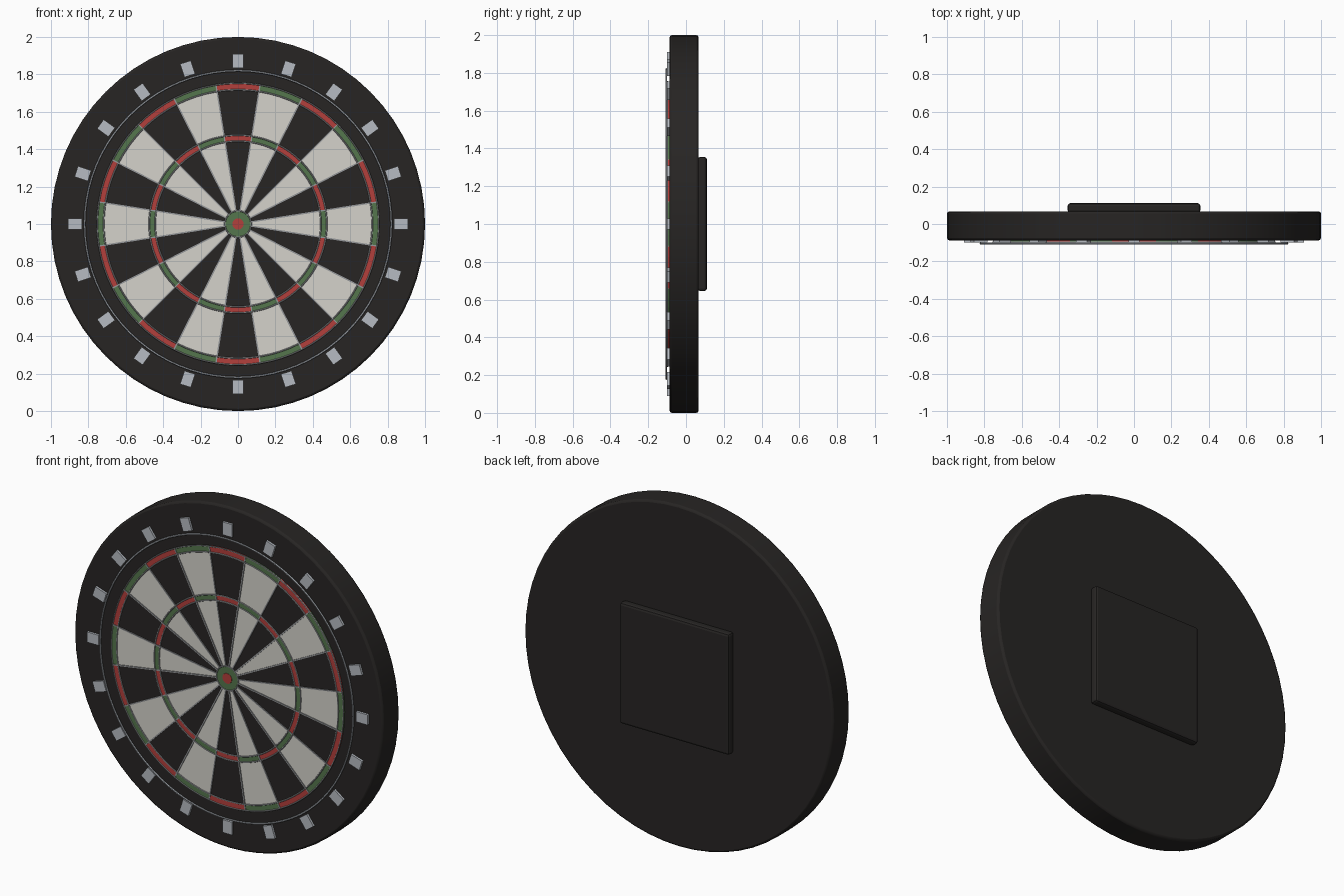
import bpy, bmesh
from math import sin, cos, pi, radians
from mathutils import Matrix, Vector

if "Cube" in bpy.data.objects:
    bpy.data.objects.remove(bpy.data.objects["Cube"])

CZ = 1.0  # height of the board centre


def material(name, rgb):
    m = bpy.data.materials.new(name)
    m.diffuse_color = (*rgb, 1)
    m.use_nodes = True
    m.node_tree.nodes["Principled BSDF"].inputs["Base Color"].default_value = m.diffuse_color
    return m


BLACK = material("black", (0.02, 0.018, 0.017))
CREAM = material("cream", (0.66, 0.65, 0.60))
RED = material("red", (0.45, 0.05, 0.045))
GREEN = material("green", (0.09, 0.18, 0.075))
STEEL = material("steel", (0.47, 0.50, 0.54))
WIRE = material("wire", (0.30, 0.31, 0.32))


def finish(name, bm, mat, bevel=0, smooth=False):
    bmesh.ops.recalc_face_normals(bm, faces=bm.faces)
    me = bpy.data.meshes.new(name)
    bm.to_mesh(me)
    bm.free()
    ob = bpy.data.objects.new(name, me)
    bpy.context.collection.objects.link(ob)
    me.materials.append(mat)
    if bevel:
        b = ob.modifiers.new("Bevel", "BEVEL")
        b.width, b.segments, b.limit_method = bevel, 2, "ANGLE"
    if smooth:
        bpy.ops.object.select_all(action="DESELECT")
        ob.select_set(True)
        bpy.context.view_layer.objects.active = ob
        bpy.ops.object.shade_smooth_by_angle(angle=radians(30))
    return ob


def polar(r, a, y):
    # angle measured clockwise from the top, seen from the front
    return Vector((r * sin(a), y, CZ + r * cos(a)))


def disc(name, r, y0, y1, sides, mat, bevel=0, smooth=False):
    bm = bmesh.new()
    mtx = Matrix.Translation((0, (y0 + y1) / 2, CZ)) @ Matrix.Rotation(pi / 2, 4, "X")
    bmesh.ops.create_cone(bm, cap_ends=True, segments=sides, radius1=r,
                          radius2=r, depth=y1 - y0, matrix=mtx)
    return finish(name, bm, mat, bevel, smooth)


def box(bm, size, centre, angle=0):
    # box turned around the board axis; size = (width, depth, radial length)
    mtx = (Matrix.Translation(centre) @ Matrix.Rotation(angle, 4, "Y")
           @ Matrix.Diagonal((*size, 1)))
    bmesh.ops.create_cube(bm, size=1, matrix=mtx)


def sectors(name, r0, r1, y0, y1, start, mat, steps=4):
    # every second one of the 20 sectors, as thin curved blocks
    bm = bmesh.new()
    for k in range(start, 20, 2):
        prev = None
        for s in range(steps + 1):
            a = radians(18 * k - 9 + 18 * s / steps)
            row = [bm.verts.new(polar(r, a, y))
                   for r, y in ((r0, y0), (r1, y0), (r1, y1), (r0, y1))]
            if prev:
                for i in range(4):
                    j = (i + 1) % 4
                    bm.faces.new((prev[i], prev[j], row[j], row[i]))
            if s in (0, steps):
                bm.faces.new(row)
            prev = row
    return finish(name, bm, mat)


def wire_ring(name, r, t, y, mat, n=80, m=6):
    bm = bmesh.new()
    rows = [[bm.verts.new(polar(r + t * cos(2 * pi * j / m), 2 * pi * i / n,
                                y + t * sin(2 * pi * j / m)))
             for j in range(m)] for i in range(n)]
    for i in range(n):
        p, q = rows[i], rows[(i + 1) % n]
        for j in range(m):
            k = (j + 1) % m
            bm.faces.new((p[j], p[k], q[k], q[j]))
    return finish(name, bm, mat, smooth=True)


# main board and back mounting plate
disc("board", 1.0, -0.087, 0.067, 64, BLACK, 0.012, True)
bm = bmesh.new()
box(bm, (0.71, 0.05, 0.71), (0, 0.086, CZ))
finish("mounting_plate", bm, BLACK, 0.014)

# scoring fields, alternating colours from the top
for k, (field, ring) in enumerate(((BLACK, RED), (CREAM, GREEN))):
    tag = ("dark", "light")[k]
    sectors(f"inner_field_{tag}", 0.065, 0.443, -0.096, -0.085, k, field)
    sectors(f"outer_field_{tag}", 0.475, 0.718, -0.096, -0.085, k, field)
    sectors(f"triple_ring_{tag}", 0.443, 0.475, -0.098, -0.085, k, ring)
    sectors(f"double_ring_{tag}", 0.718, 0.753, -0.098, -0.085, k, ring)

# bullseye
disc("outer_bull", 0.07, -0.099, -0.085, 32, GREEN)
disc("inner_bull", 0.03, -0.101, -0.085, 24, RED)

# wire rings and radial wires
for i, r in enumerate((0.07, 0.443, 0.475, 0.718, 0.753)):
    wire_ring(f"wire_ring_{i + 1}", r, 0.004, -0.098, WIRE)
wire_ring("number_ring", 0.82, 0.0055, -0.1045, STEEL)
bm = bmesh.new()
for k in range(20):
    a = radians(18 * k + 9)
    box(bm, (0.007, 0.008, 0.683), polar(0.4115, a, -0.097), a)
finish("radial_wires", bm, WIRE)

# blank number tabs around the rim
bm = bmesh.new()
for k in range(20):
    a = radians(18 * k)
    box(bm, (0.06, 0.014, 0.075), polar(0.872, a, -0.093), a)
finish("number_tabs", bm, STEEL)
